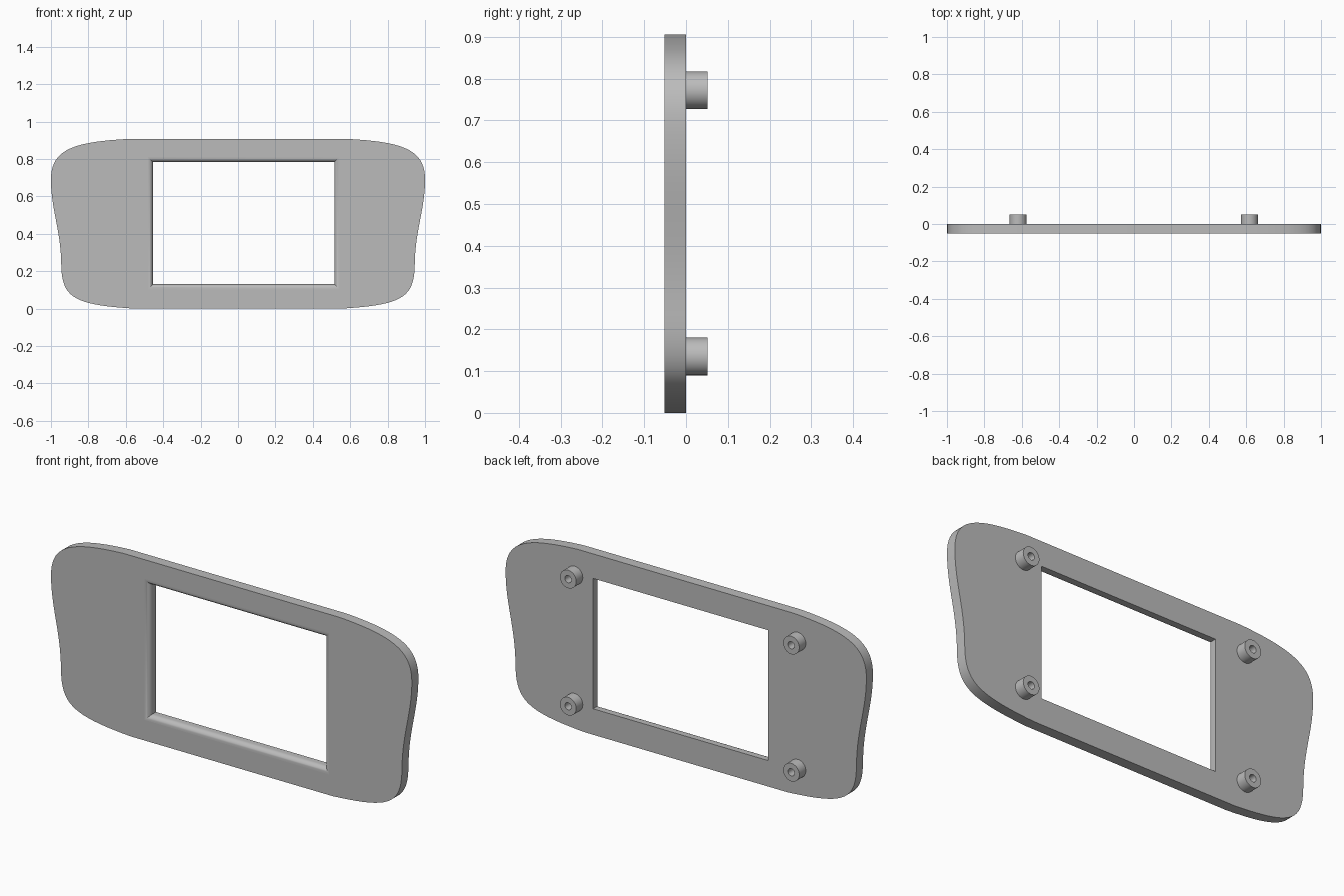
import bpy, bmesh, math
from mathutils import Vector
from mathutils.geometry import interpolate_bezier

cube = bpy.data.objects.get("Cube")
if cube:
    bpy.data.objects.remove(cube)

THICK = 0.052
grey = bpy.data.materials.new("plain_grey")
grey.use_nodes = True
grey.diffuse_color = (0.5, 0.5, 0.5, 1)
grey.node_tree.nodes["Principled BSDF"].inputs["Base Color"].default_value = (0.5, 0.5, 0.5, 1)


def add_loop(bm, points, y):
    return [bm.verts.new((x, y, z)) for x, z in points]


def bridge(bm, a, b):
    n = len(a)
    for i in range(n):
        j = (i + 1) % n
        bm.faces.new((a[i], a[j], b[j], b[i])).smooth = True


def loop_edges(bm, loop):
    return [bm.edges.get((v, loop[i - 1])) for i, v in enumerate(loop)]


def finish(bm, name):
    bmesh.ops.recalc_face_normals(bm, faces=bm.faces)
    for e in bm.edges:
        if len(e.link_faces) == 2 and e.calc_face_angle() > math.radians(30):
            e.smooth = False
    mesh = bpy.data.meshes.new(name)
    bm.to_mesh(mesh)
    bm.free()
    mesh.materials.append(grey)
    obj = bpy.data.objects.new(name, mesh)
    bpy.context.collection.objects.link(obj)
    return obj


# Outer outline: one side from three curves, mirrored to the other
knots = [
    ((0.60, 0.906), (0.88, 0.89), (1.0, 0.85), (1.0, 0.69)),
    ((1.0, 0.69), (1.0, 0.53), (0.947, 0.42), (0.945, 0.235)),
    ((0.945, 0.235), (0.943, 0.06), (0.88, 0.02), (0.56, 0.0)),
]
side = []
for seg in knots:
    pts = interpolate_bezier(*[Vector((x, z, 0)) for x, z in seg], 20)
    side += [(p.x, p.y) for p in pts[(1 if side else 0):]]
outline = side + [(-x, z) for x, z in reversed(side)]


def window(grow):
    x0, x1, z0, z1 = -0.455 - grow, 0.515 + grow, 0.13 - grow, 0.783 + grow
    return [(x0, z0), (x1, z0), (x1, z1), (x0, z1)]


# Face plate with a window whose front rim is rounded over
bm = bmesh.new()
outer_front = add_loop(bm, outline, -THICK)
outer_back = add_loop(bm, outline, 0)
bridge(bm, outer_front, outer_back)

R, STEPS = 0.027, 8
rim = []
for i in range(STEPS + 1):
    a = math.pi / 2 * i / STEPS
    rim.append(add_loop(bm, window(R * (1 - math.sin(a))), -THICK + R * (1 - math.cos(a))))
rim.append(add_loop(bm, window(0), 0))
for a, b in zip(rim, rim[1:]):
    bridge(bm, a, b)

for outer, inner, ny in ((outer_front, rim[0], -1), (outer_back, rim[-1], 1)):
    edges = loop_edges(bm, outer) + loop_edges(bm, inner)
    bmesh.ops.triangle_fill(bm, use_beauty=True, edges=edges, normal=(0, ny, 0))
finish(bm, "face_plate")


# Hollow mounting posts on the back
def circle(cx, cz, r, n=40):
    return [(cx + r * math.cos(math.tau * i / n), cz + r * math.sin(math.tau * i / n))
            for i in range(n)]


def post(name, cx, cz):
    bm = bmesh.new()
    profile = [(0.045, -0.004), (0.045, THICK), (0.018, THICK), (0.018, 0.002)]
    loops = [add_loop(bm, circle(cx, cz, r), y) for r, y in profile]
    for a, b in zip(loops, loops[1:]):
        bridge(bm, a, b)
    bm.faces.new(loops[0])
    bm.faces.new(loops[-1])
    finish(bm, name)


for z_name, z in (("lower", 0.135), ("upper", 0.772)):
    for x_name, x in (("left", 0.617), ("right", -0.62)):
        post(f"{z_name}_{x_name}_post", x, z)
